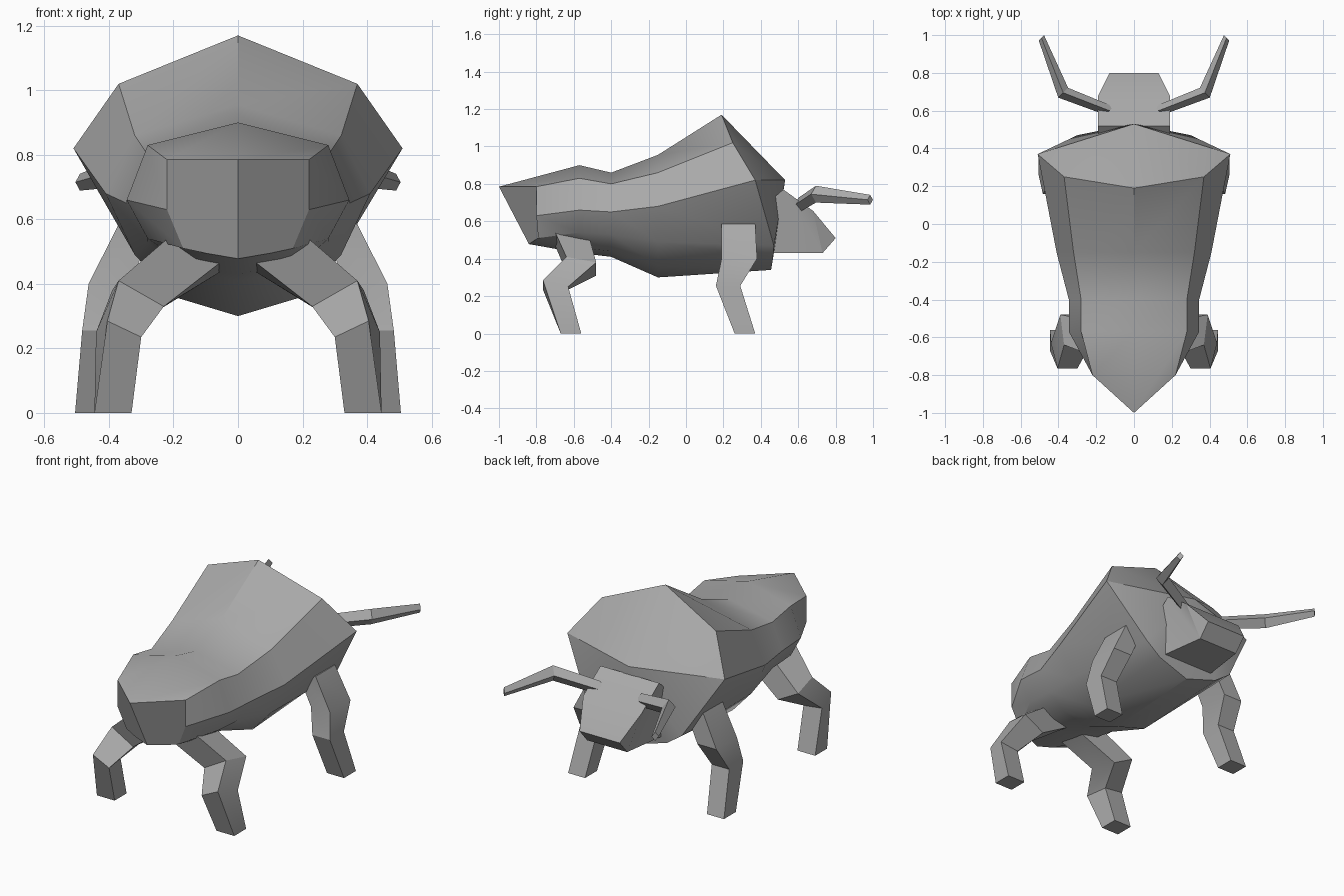
import bpy, bmesh, math

if "Cube" in bpy.data.objects:
    bpy.data.objects.remove(bpy.data.objects["Cube"])

grey = bpy.data.materials.new("warm_grey")
grey.diffuse_color = (0.4, 0.4, 0.4, 1)
grey.use_nodes = True
grey.node_tree.nodes["Principled BSDF"].inputs["Base Color"].default_value = grey.diffuse_color


def finish(name, bm, angle):
    bmesh.ops.recalc_face_normals(bm, faces=bm.faces)
    mesh = bpy.data.meshes.new(name)
    bm.to_mesh(mesh)
    bm.free()
    mesh.materials.append(grey)
    obj = bpy.data.objects.new(name, mesh)
    bpy.context.collection.objects.link(obj)
    bpy.ops.object.select_all(action='DESELECT')
    obj.select_set(True)
    bpy.context.view_layer.objects.active = obj
    bpy.ops.object.shade_smooth_by_angle(angle=math.radians(angle))
    return obj


def loft(bm, rings):
    """Skin closed rings with quads; returns the vertex rings."""
    vr = [[bm.verts.new(p) for p in ring] for ring in rings]
    for a, b in zip(vr, vr[1:]):
        n = len(a)
        for i in range(n):
            j = (i + 1) % n
            bm.faces.new((a[i], a[j], b[j], b[i]))
    return vr


def pair(name, rings, angle):
    """Capped tube on the right side and its mirror on the left."""
    for side, s in (("right", 1), ("left", -1)):
        bm = bmesh.new()
        vr = loft(bm, [[(s * x, y, z) for x, y, z in r] for r in rings])
        bm.faces.new(vr[0])
        bm.faces.new(vr[-1])
        finish(f"{name}_{side}", bm, angle)


# Body: half sections from spine to belly, rump to shoulders
def flat(y, *pts):
    return [(x, y, z) for x, z in pts]


halves = [
    [(0, -1, .785), (.22, -.80, .785), (.22, -.80, .63), (.17, -.79, .51), (.10, -.815, .495), (0, -.84, .478)],
    flat(-.57, (0, .90), (.28, .83), (.345, .66), (.28, .54), (.16, .46), (0, .43)),
    flat(-.40, (0, .86), (.28, .80), (.345, .65), (.28, .53), (.17, .44), (0, .41)),
    flat(-.15, (0, .955), (.32, .86), (.41, .68), (.32, .49), (.20, .36), (0, .30)),
    [(0, .19, 1.17), (.37, .25, 1.02), (.51, .37, .82), (.30, .47, .47), (.20, .465, .40), (0, .455, .34)],
]
bm = bmesh.new()
vr = loft(bm, [h + [(-x, y, z) for x, y, z in h[-2:0:-1]] for h in halves])
# Rump: two flat halves meeting at the centre line
bm.faces.new(vr[0][:6])
bm.faces.new(vr[0][5:] + vr[0][:1])
# Chest: fan around the breast point
breast = bm.verts.new((0, .53, .82))
front = vr[-1]
for i, v in enumerate(front):
    bm.faces.new((v, front[(i + 1) % len(front)], breast))
finish("body", bm, 32)

# Head: side profile widened to a varying half width
profile = [(.19, .52, .77), (.19, .68, .655), (.13, .80, .51), (.13, .73, .43), (.17, .44, .43), (.19, .44, .70)]
bm = bmesh.new()
vr = loft(bm, [[(s * x, y, z) for x, y, z in profile] for s in (-1, 1)])
for ring in vr:
    bm.faces.new(ring)
bmesh.ops.triangulate(bm, faces=[f for f in bm.faces if len(f.verts) > 4])
finish("head", bm, 25)


# Horns: tapering diamond sections
def diamond(c, w, h):
    x, y, z = c
    return [(x - w, y + w, z), (x, y, z + h), (x + w, y - w, z), (x, y, z - h)]


pair("horn", [diamond((.13, .60, .685), .022, .04),
              diamond((.375, .695, .745), .026, .045),
              diamond((.49, .985, .715), .014, .026)], 20)


# Front legs: box sections from shoulder to hoof
def box(x0, x1, y0, y1, z):
    return [(x0, y0, z), (x1, y0, z), (x1, y1, z), (x0, y1, z)]


pair("front_leg", [box(.25, .37, .19, .37, .585),
                   box(.34, .463, .19, .38, .40),
                   box(.37, .483, .16, .29, .255),
                   box(.395, .505, .26, .37, 0)], 30)

# Hind legs: splayed thigh, hock and hoof
pair("hind_leg", [
    [(.05, -.70, .47), (.19, -.71, .565), (.19, -.52, .525), (.05, -.52, .44)],
    [(.23, -.64, .33), (.37, -.64, .41), (.39, -.48, .38), (.26, -.48, .31)],
    [(.30, -.765, .235), (.405, -.765, .285), (.44, -.63, .25), (.32, -.63, .235)],
    box(.33, .445, -.67, -.56, 0)], 30)
